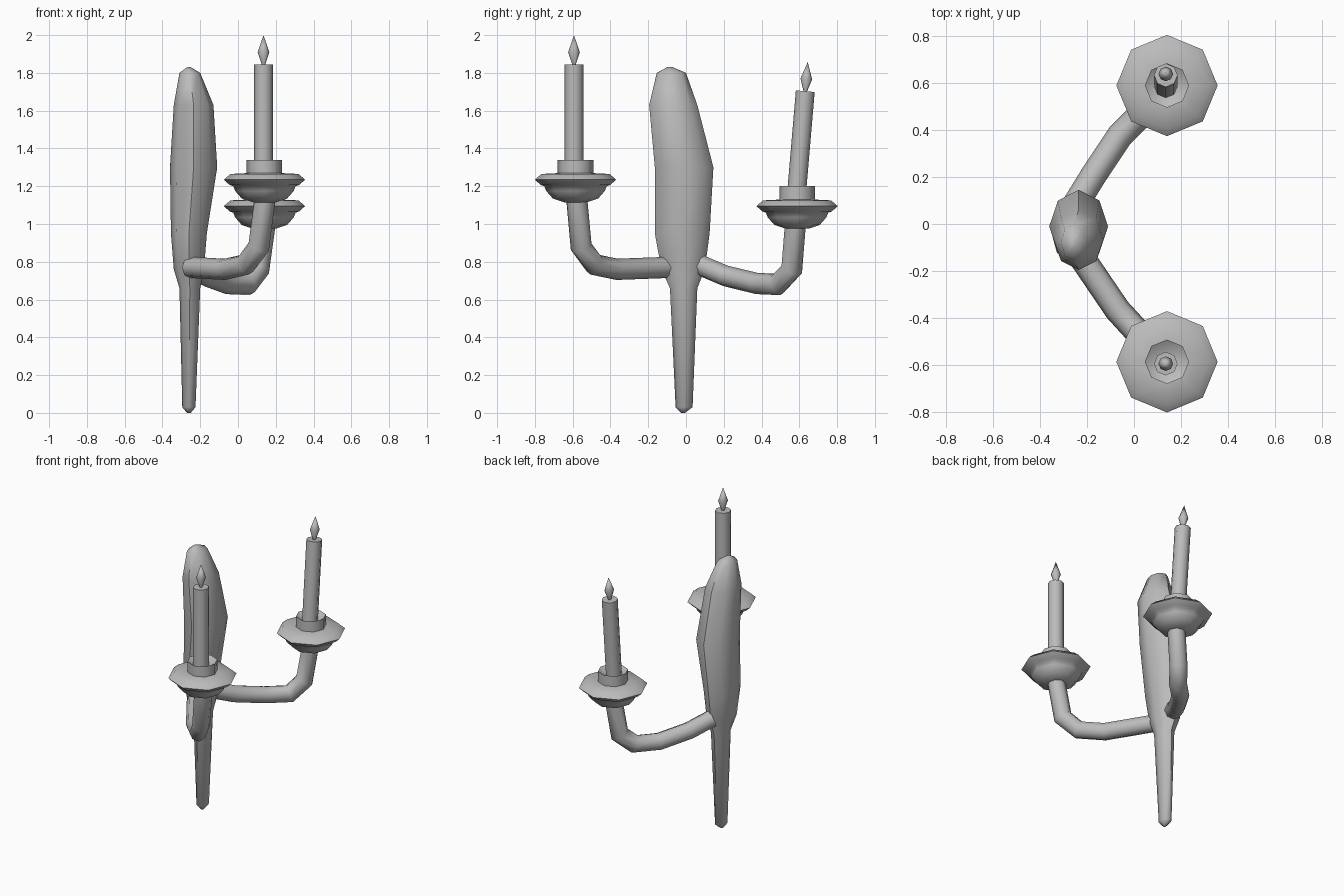
import bpy, bmesh, math
from mathutils import Vector, Matrix

cube = bpy.data.objects.get("Cube")
if cube:
    bpy.data.objects.remove(cube, do_unlink=True)

grey = bpy.data.materials.new("plain grey")
grey.use_nodes = True
colour = (0.5, 0.5, 0.5, 1)
grey.diffuse_color = colour
grey.node_tree.nodes["Principled BSDF"].inputs["Base Color"].default_value = colour

SIDES = 8
ANGLES = [math.tau * i / SIDES for i in range(SIDES)]


def loft(name, rings, smooth=50):
    """Skin a list of rings of points and cap both ends."""
    bm = bmesh.new()
    loops = [[bm.verts.new(p) for p in ring] for ring in rings]
    for a, b in zip(loops, loops[1:]):
        for i in range(len(a)):
            j = (i + 1) % len(a)
            bm.faces.new((a[i], a[j], b[j], b[i]))
    bm.faces.new(loops[0][::-1])
    bm.faces.new(loops[-1])
    bmesh.ops.remove_doubles(bm, verts=bm.verts, dist=0.0005)
    bmesh.ops.recalc_face_normals(bm, faces=bm.faces)
    mesh = bpy.data.meshes.new(name)
    bm.to_mesh(mesh)
    bm.free()
    mesh.materials.append(grey)
    obj = bpy.data.objects.new(name, mesh)
    bpy.context.collection.objects.link(obj)
    bpy.ops.object.select_all(action='DESELECT')
    obj.select_set(True)
    bpy.context.view_layer.objects.active = obj
    bpy.ops.object.shade_smooth_by_angle(angle=math.radians(smooth))
    return obj


def lathe(name, profile, base, lean=0.0):
    """Turn (radius, height) pairs about an upright axis, leaning towards +y."""
    turn = Matrix.Translation(base) @ Matrix.Rotation(-lean, 4, 'X')
    return loft(name, [[turn @ Vector((r * math.cos(a), r * math.sin(a), z))
                        for a in ANGLES] for r, z in profile])


def tube(name, path, radius):
    """Sweep an octagon along a path with mitred bends."""
    pts = [Vector(p) for p in path]
    side = (pts[-1] - pts[0]).cross(Vector((0, 0, 1))).normalized()
    rings = []
    for i, p in enumerate(pts):
        before = (p - pts[max(i - 1, 0)]).normalized()
        after = (pts[min(i + 1, len(pts) - 1)] - p).normalized()
        tangent = (before + after).normalized()
        miter = 1 / max(tangent.dot(after or before), 0.7)
        if i in (0, len(pts) - 1):
            miter = 1
        up = side.cross(tangent).normalized()
        across = tangent.cross(up)
        rings.append([p + radius * (across * math.cos(a) + up * miter * math.sin(a))
                      for a in ANGLES])
    return loft(name, rings)


# Wall body: z, x min, x max, y min, y max
sections = [
    (0.0, -0.27, -0.25, -0.025, -0.005),
    (0.03, -0.295, -0.225, -0.055, 0.035),
    (0.66, -0.31, -0.20, -0.085, 0.06),
    (0.76, -0.34, -0.18, -0.13, 0.10),
    (0.95, -0.355, -0.165, -0.165, 0.125),
    (1.30, -0.36, -0.11, -0.165, 0.145),
    (1.63, -0.34, -0.13, -0.195, 0.06),
    (1.80, -0.31, -0.20, -0.155, 0.0),
    (1.83, -0.27, -0.25, -0.10, -0.07),
]
loft("wall_body", [[((x0 + x1) / 2 + (x1 - x0) / 2 * math.cos(a),
                     (y0 + y1) / 2 + (y1 - y0) / 2 * math.sin(a), z)
                    for a in ANGLES] for z, x0, x1, y0, y1 in sections])

# Bent arms
tube("front_arm", [(-0.25, -0.10, 0.77), (-0.07, -0.365, 0.76), (0.04, -0.485, 0.785),
                   (0.11, -0.555, 0.88), (0.145, -0.58, 1.15)], 0.056)
tube("back_arm", [(-0.25, 0.08, 0.78), (-0.17, 0.21, 0.725), (-0.06, 0.375, 0.685),
                  (0.05, 0.485, 0.68), (0.11, 0.56, 0.76), (0.145, 0.58, 1.01)], 0.056)

# Drip dish, cup, candle and flame profiles, heights from the dish rim
dish = [(0.06, -0.12), (0.12, -0.10), (0.155, -0.06), (0.165, -0.035), (0.185, -0.028),
        (0.215, 0.0), (0.18, 0.03), (0.08, 0.035)]
cup = [(0.094, 0.025), (0.094, 0.105), (0.05, 0.075)]
candle = [(0.05, 0.0), (0.05, 0.535)]
flame = [(0.008, 0.53), (0.031, 0.60), (0.0, 0.69)]

for end, y, z, lean, shift in (("front", -0.585, 1.235, 0.0, -0.008),
                               ("back", 0.588, 1.095, 0.085, -0.002)):
    lathe(end + "_dish", dish, (0.14, y, z))
    lathe(end + "_cup", cup, (0.14, y, z))
    foot = (0.135, y + shift, z + 0.075)
    lathe(end + "_candle", candle, foot, lean)
    lathe(end + "_flame", flame, foot, lean)
